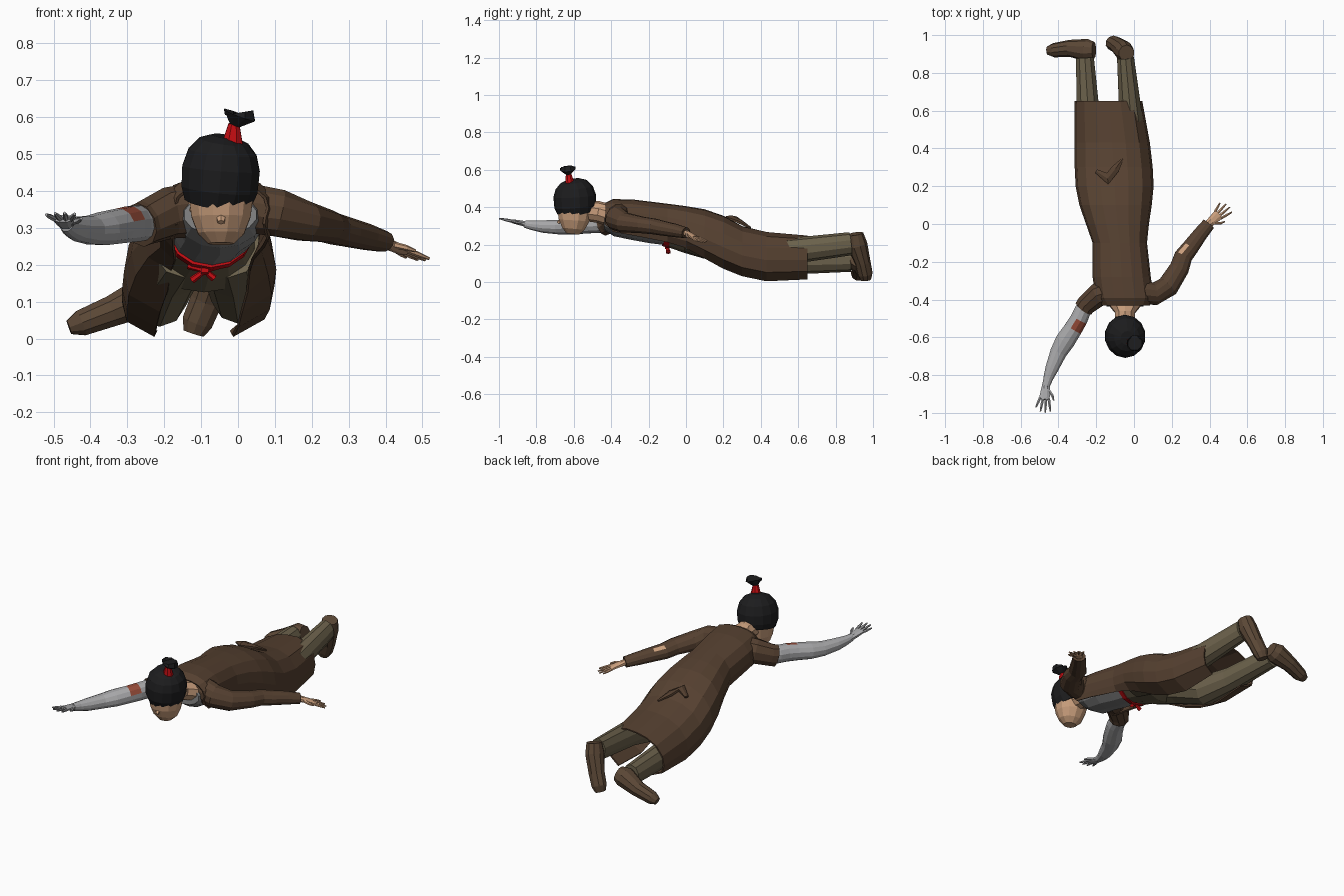
import bpy, bmesh, math
from mathutils import Vector as V


def material(name, rgb):
    m = bpy.data.materials.new(name)
    m.diffuse_color = (*rgb, 1)
    return m


COAT = material("brown cloth", (.092, .052, .030))
PANTS = material("olive cloth", (.150, .122, .072))
SHOE = material("brown leather", (.105, .064, .037))
SHIRT = material("grey cloth", (.22, .22, .22))
METAL = material("light grey metal", (.40, .40, .41))
SKIN = material("skin", (.58, .34, .20))
HAIR = material("black hair", (.012, .012, .013))
RED = material("red ribbon", (.55, .004, .006))
RUST = material("rust red", (.30, .07, .04))


def finish(name, bm, mat):
    bmesh.ops.recalc_face_normals(bm, faces=bm.faces)
    me = bpy.data.meshes.new(name)
    bm.to_mesh(me)
    bm.free()
    me.materials.append(mat)
    ob = bpy.data.objects.new(name, me)
    bpy.context.collection.objects.link(ob)
    return ob


def tube(name, rings, mat, sides=10, up=(0, 0, 1)):
    """Loft of ellipses; each ring is (centre, half width, half height)."""
    bm = bmesh.new()
    pts = [V(r[0]) for r in rings]
    loops = []
    for i, (c, a, b) in enumerate(rings):
        t = (pts[min(i + 1, len(pts) - 1)] - pts[max(i - 1, 0)]).normalized()
        s = t.cross(V(up)).normalized()
        u = s.cross(t)
        loops.append([bm.verts.new(pts[i] + s * a * math.cos(k) + u * b * math.sin(k))
                      for k in (2 * math.pi * (j + .5) / sides for j in range(sides))])
    for p, q in zip(loops, loops[1:]):
        for j in range(sides):
            k = (j + 1) % sides
            bm.faces.new((p[j], p[k], q[k], q[j]))
    bm.faces.new(loops[0])
    bm.faces.new(loops[-1])
    return finish(name, bm, mat)


def paint_near(ob, point, radius, mat):
    ob.data.materials.append(mat)
    for f in ob.data.polygons:
        if (f.center - V(point)).length < radius:
            f.material_index = 1


def hand(name, wrist, tip, thumb_side, mat):
    w, d = V(wrist), V(tip) - V(wrist)
    size = d.length
    d.normalize()
    s = V((0, 0, 1)).cross(d).normalized() * thumb_side
    tube(name + "_palm", [(w - d * .02, .02, .017), (w + d * .02, .025, .015),
                          (w + d * size * .52, .031, .011)], mat, 8)
    for i, length in enumerate((.93, 1, .98, .85)):
        off = (1.5 - i) * .0155
        a = w + d * size * .48 + s * off
        b = w + d * size * length + s * off * 1.7
        tube(f"{name}_finger_{i + 1}", [(a, .008, .008), ((a + b) / 2, .0075, .0075),
                                        (b, .004, .004)], mat, 6)
    a = w + d * .025 + s * .016
    tube(name + "_thumb", [(a, .01, .009), (a + d * .025 + s * .024, .008, .008),
                           (a + d * .05 + s * .034, .004, .004)], mat, 6)


# Long coat, open down the front: y, left, right, top, left edge, right edge, edge z, tilt
sections = [(-.43, -.17, .08, .42, -.165, .07, .31, 0),
            (-.39, -.20, .10, .44, -.175, .08, .27, 0),
            (-.28, -.215, .085, .437, -.175, .07, .25, 0),
            (-.10, -.215, .065, .415, -.17, .04, .215, 0),
            (.0, -.25, .075, .402, -.18, .03, .185, 0),
            (.10, -.285, .09, .385, -.19, .025, .13, 0),
            (.20, -.305, .10, .355, -.21, .01, .075, .01),
            (.30, -.31, .095, .305, -.22, 0, .035, .02),
            (.43, -.31, .08, .280, -.225, -.015, .008, .035),
            (.65, -.31, .04, .265, -.22, -.02, .018, .05)]
half = [(.03, .17), (0, .40), (.03, .65), (.14, .87), (.32, .98)]
profile = half + [(.5, 1)] + [(1 - f, g) for f, g in reversed(half)]
bm = bmesh.new()
rows = []
for y, xl, xr, zt, el, er, ze, tilt in sections:
    row = [(el, ze)] + [(xl + f * (xr - xl), ze + g * (zt - ze) - tilt * g * (1 - f))
                        for f, g in profile] + [(er, ze)]
    rows.append([bm.verts.new((x, y, z)) for x, z in row])
for p, q in zip(rows, rows[1:]):
    for j in range(len(p) - 1):
        bm.faces.new((p[j], p[j + 1], q[j + 1], q[j]))
coat = finish("coat", bm, COAT)
mod = coat.modifiers.new("cloth thickness", "SOLIDIFY")
mod.thickness, mod.offset = .008, 0

# Raised fold in the back of the coat
tube("coat_fold", [((-.20, .28, .325), .012, .006), ((-.14, .24, .345), .035, .012),
                   ((-.10, .29, .322), .025, .012), ((-.06, .345, .29), .006, .006)], COAT, 6)

# Sleeves
tube("short_sleeve", [((-.10, -.345, .35), .07, .075), ((-.19, -.375, .34), .066, .07),
                      ((-.25, -.425, .315), .056, .062), ((-.265, -.445, .308), .054, .062)], COAT)
sleeve = tube("long_sleeve", [((.02, -.355, .355), .065, .07), ((.11, -.37, .34), .062, .066),
                              ((.18, -.33, .318), .06, .055), ((.24, -.235, .305), .054, .045),
                              ((.262, -.17, .297), .05, .043), ((.298, -.125, .288), .046, .04),
                              ((.35, -.055, .275), .040, .036), ((.395, .0, .263), .036, .029)],
              COAT, 12)
paint_near(sleeve, (.262, -.13, .33), .021, SKIN)

# Metal arm with a rust coloured patch
arm = tube("metal_arm", [((-.22, -.39, .32), .04, .045), ((-.272, -.46, .312), .046, .05),
                         ((-.292, -.505, .31), .048, .05), ((-.322, -.555, .305), .05, .048),
                         ((-.365, -.62, .298), .054, .046), ((-.40, -.68, .294), .046, .04),
                         ((-.435, -.765, .297), .036, .034), ((-.455, -.82, .303), .026, .026),
                         ((-.466, -.86, .31), .02, .02)], METAL, 12)
paint_near(arm, (-.285, -.54, .345), .034, RUST)
hand("metal_hand", (-.466, -.855, .31), (-.483, -.997, .34), 1, METAL)
hand("skin_hand", (.395, .0, .262), (.498, .098, .213), -1, SKIN)

# Shirt, sash and bow
tube("shirt", [((-.048, -.435, .335), .10, .055), ((-.048, -.38, .33), .118, .085),
               ((-.05, -.28, .325), .122, .100), ((-.065, -.18, .305), .118, .098),
               ((-.075, -.07, .288), .112, .095)], SHIRT, 14)
tube("sash", [((-.075, -.105, .29), .115, .100), ((-.077, -.075, .283), .118, .102)], RED, 14)
tube("bow_knot", [((-.10, -.10, .185), .014, .013), ((-.08, -.10, .185), .014, .013)], RED, 6)
for i, (x, z) in enumerate(((-.135, .198), (-.045, .20), (-.125, .158), (-.065, .163))):
    tube(f"bow_loop_{i + 1}", [((-.09, -.10, .184), .007, .007), ((x, -.095, z), .014, .010)], RED, 6)

# Trousers
tube("trouser_seat", [((-.076, -.08, .28), .11, .095), ((-.085, .02, .262), .135, .11),
                      ((-.095, .13, .23), .16, .11), ((-.10, .18, .21), .14, .08)], PANTS, 14)
tube("left_trouser_leg", [((-.15, .02, .25), .085, .09), ((-.185, .18, .195), .09, .09),
                          ((-.215, .36, .115), .078, .085), ((-.24, .55, .11), .065, .07),
                          ((-.26, .88, .115), .05, .06)], PANTS)
tube("right_trouser_leg", [((-.025, .02, .25), .085, .09), ((-.01, .18, .195), .09, .09),
                           ((-.0, .36, .125), .075, .085), ((-.015, .55, .165), .065, .07),
                           ((-.045, .88, .205), .047, .062)], PANTS)

# Shoes, soles turned to the back
tube("left_shoe", [((-.212, .92, .125), .045, .045), ((-.25, .92, .115), .058, .060),
                   ((-.34, .93, .075), .044, .045), ((-.425, .92, .042), .037, .038),
                   ((-.458, .918, .030), .02, .022)], SHOE, 10, (0, -1, 0))
tube("right_shoe", [((-.04, .905, .258), .042, .043), ((-.052, .915, .20), .050, .055),
                    ((-.085, .945, .105), .046, .042), ((-.11, .958, .045), .044, .04),
                    ((-.12, .96, .014), .03, .03)], SHOE, 10, (0, -1, 0))

# Neck and face
tube("neck", [((-.047, -.56, .385), .055, .055), ((-.047, -.47, .375), .055, .058),
              ((-.047, -.425, .362), .092, .058)], SKIN)
tube("face", [((-.046, -.605, .257), .035, .035), ((-.046, -.602, .285), .065, .062),
              ((-.046, -.598, .33), .083, .085), ((-.046, -.595, .40), .092, .098),
              ((-.046, -.595, .46), .085, .09)], SKIN, 12, (0, -1, 0))
tube("nose", [((-.046, -.665, .335), .016, .012), ((-.046, -.685, .315), .010, .008)], SKIN, 6)

# Hair cap, ribbon and tied tuft
tube("hair", [((-.055, -.585, .368), .092, .097), ((-.05, -.592, .405), .106, .112),
              ((-.046, -.595, .46), .108, .114), ((-.042, -.598, .505), .095, .10),
              ((-.038, -.602, .535), .068, .072), ((-.036, -.604, .548), .035, .038)],
     HAIR, 14, (0, -1, 0))
tube("ribbon", [((-.015, -.622, .53), .03, .026), ((-.011, -.628, .582), .016, .015)],
     RED, 8, (0, -1, 0))
tube("hair_tuft", [((-.011, -.628, .576), .012, .012), ((.004, -.632, .606), .048, .044),
                   ((.003, -.632, .612), .042, .038)], HAIR, 8, (0, -1, 0))
